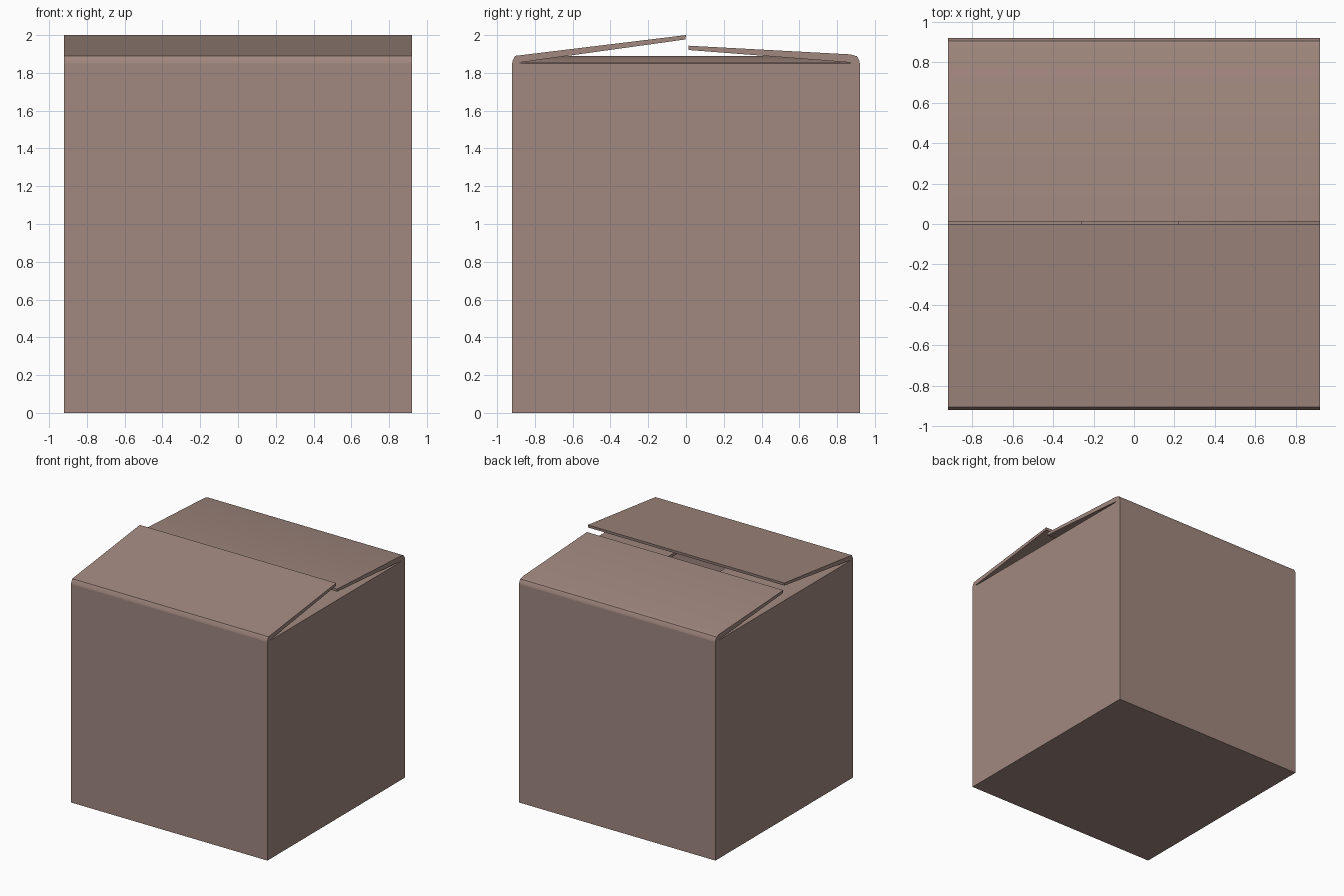
import bpy, bmesh
from mathutils import Vector

if "Cube" in bpy.data.objects:
    bpy.data.objects.remove(bpy.data.objects["Cube"])

H = 0.92        # half width of the box
RIM = 1.85      # height where the flaps fold
T = 0.025       # cardboard thickness

card = bpy.data.materials.new("cardboard brown")
card.diffuse_color = (0.356, 0.246, 0.212, 1)
card.use_nodes = True
card.node_tree.nodes["Principled BSDF"].inputs["Base Color"].default_value = card.diffuse_color


def finish(name, bm):
    bmesh.ops.recalc_face_normals(bm, faces=bm.faces)
    me = bpy.data.meshes.new(name)
    bm.to_mesh(me)
    bm.free()
    me.materials.append(card)
    ob = bpy.data.objects.new(name, me)
    bpy.context.collection.objects.link(ob)
    return ob


def flap(name, profile, half, axis):
    """Extrude a (horizontal, z) profile along the fold axis."""
    bm = bmesh.new()
    if axis == "X":
        pts = [(-half, h, z) for h, z in profile]
        move = Vector((2 * half, 0, 0))
    else:
        pts = [(h, -half, z) for h, z in profile]
        move = Vector((0, 2 * half, 0))
    face = bm.faces.new([bm.verts.new(p) for p in pts])
    ext = bmesh.ops.extrude_face_region(bm, geom=[face], use_keep_orig=True)
    verts = [v for v in ext["geom"] if isinstance(v, bmesh.types.BMVert)]
    bmesh.ops.translate(bm, verts=verts, vec=move)
    ob = finish(name, bm)
    bpy.ops.object.select_all(action="DESELECT")
    bpy.context.view_layer.objects.active = ob
    ob.select_set(True)
    bpy.ops.object.shade_smooth_by_angle(angle=0.7)
    return ob


# Hollow box body, open at the top
bm = bmesh.new()
bmesh.ops.create_cube(bm, size=1)
bmesh.ops.scale(bm, verts=bm.verts, vec=(2 * H, 2 * H, RIM))
bmesh.ops.translate(bm, verts=bm.verts, vec=(0, 0, RIM / 2))
top = [f for f in bm.faces if f.calc_center_median().z > RIM - 0.01]
bmesh.ops.delete(bm, geom=top, context="FACES")
body = finish("box_body", bm)
shell = body.modifiers.new("thickness", "SOLIDIFY")
shell.thickness = T
shell.offset = -1
shell.use_even_offset = True

# Outer flaps, front one lifted higher than the back one
flap("front_flap", [(-H, RIM), (-0.918, 1.865), (-0.905, 1.89), (0, 2.0),
                    (-0.003, 1.977), (-0.88, 1.855), (-0.88, RIM)], H, "X")
flap("back_flap", [(H, RIM), (0.918, 1.865), (0.905, 1.888), (0.87, 1.898),
                   (0.012, 1.944), (0.014, 1.921), (0.87, 1.855), (0.87, RIM)], H, "X")

# Inner flaps folded in from the sides, leaving a gap in the middle
for name, s, tip in (("right_inner_flap", 1, 0.22), ("left_inner_flap", -1, 0.26)):
    flap(name, [(s * H, RIM), (s * 0.91, 1.857), (s * tip, 1.89),
                (s * tip, 1.867), (s * (H - T), 1.835), (s * (H - T), RIM)], 0.875, "Y")
